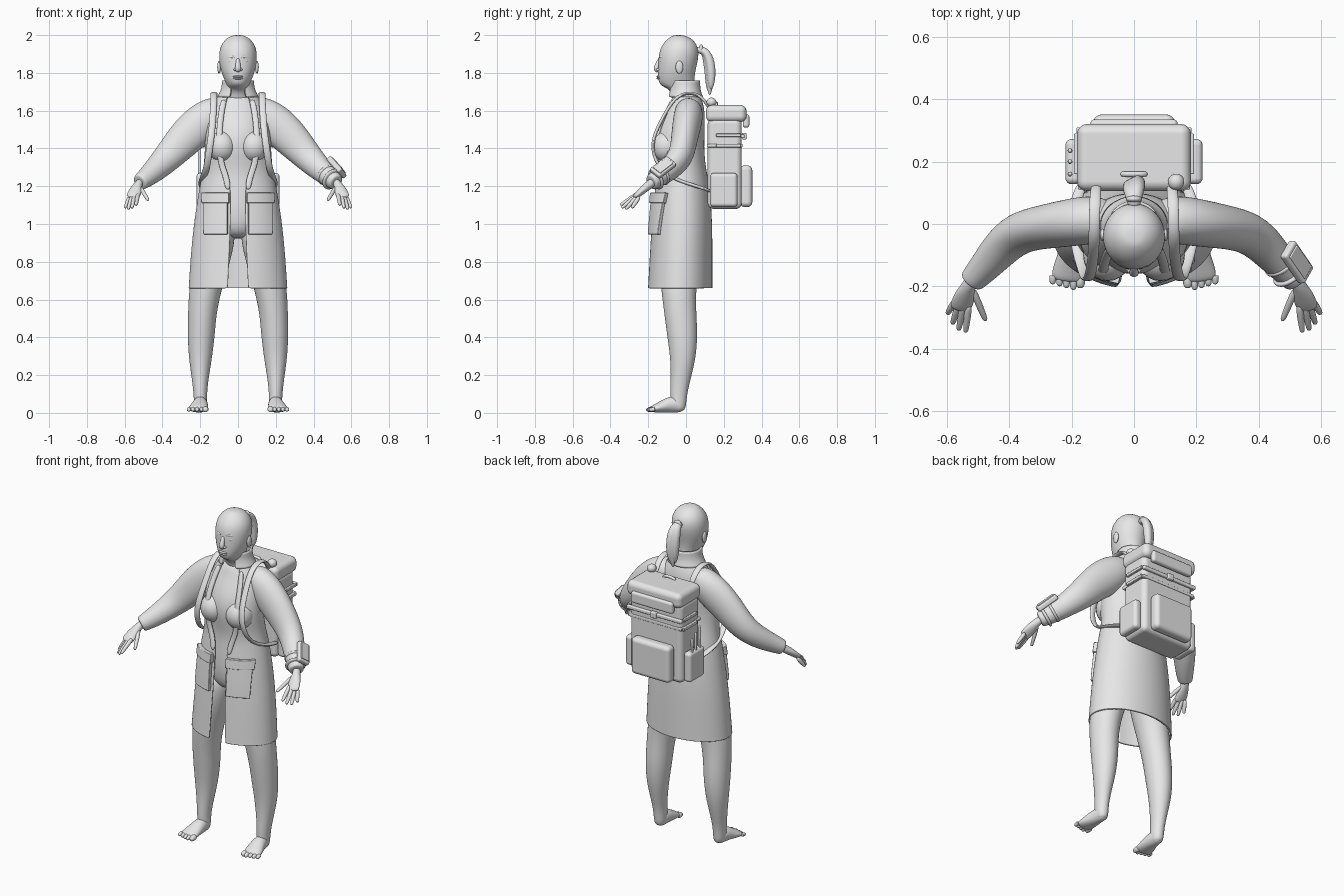
import bpy, bmesh, math
from mathutils import Vector, Matrix

cube = bpy.data.objects.get("Cube")
if cube:
    bpy.data.objects.remove(cube, do_unlink=True)

grey = bpy.data.materials.new("plain_grey")
grey.use_nodes = True
grey.diffuse_color = (0.8, 0.8, 0.8, 1)
grey.node_tree.nodes["Principled BSDF"].inputs["Base Color"].default_value = (0.8, 0.8, 0.8, 1)
X, Y, Z = Vector((1, 0, 0)), Vector((0, 1, 0)), Vector((0, 0, 1))
SIDES = ((1, "left"), (-1, "right"))


def finish(name, bm, subdivide=0):
    bmesh.ops.recalc_face_normals(bm, faces=bm.faces)
    mesh = bpy.data.meshes.new(name)
    bm.to_mesh(mesh)
    bm.free()
    for poly in mesh.polygons:
        poly.use_smooth = True
    mesh.materials.append(grey)
    obj = bpy.data.objects.new(name, mesh)
    bpy.context.collection.objects.link(obj)
    if subdivide:
        mod = obj.modifiers.new("smooth", "SUBSURF")
        mod.levels = mod.render_levels = subdivide
    return obj


def loft(name, rings, closed=True, subdivide=2):
    bm = bmesh.new()
    rows = [[bm.verts.new(p) for p in ring] for ring in rings]
    for low, high in zip(rows, rows[1:]):
        count = len(low)
        for i in range(count if closed else count - 1):
            j = (i + 1) % count
            bm.faces.new((low[i], low[j], high[j], high[i]))
    if closed:
        bm.faces.new(rows[0])
        bm.faces.new(rows[-1])
    return finish(name, bm, subdivide)


def tube(name, points, ref=Y, axis=None, sides=16, subdivide=2, flip=1):
    """Elliptical tube through (x, y, z, radius_u, radius_v) points."""
    centres = [Vector((p[0] * flip, p[1], p[2])) for p in points]
    rings = []
    for i, c in enumerate(centres):
        t = axis or centres[min(i + 1, len(centres) - 1)] - centres[max(i - 1, 0)]
        u = t.cross(ref).normalized()
        v = u.cross(t).normalized()
        angles = [math.tau * k / sides for k in range(sides)]
        rings.append([c + u * points[i][3] * math.cos(a) + v * points[i][-1] * math.sin(a) for a in angles])
    return loft(name, rings, True, subdivide)


def shell(name, rows, thickness, segments=40):
    """Open-fronted cloth from (z, half_width, front, back, half_gap) rows."""
    rings = []
    for z, a, front, back, gap in rows:
        start = math.asin(gap / a)
        span = math.tau - 2 * start
        angles = [start + span * k / segments - math.pi / 2 for k in range(segments + 1)]
        rings.append([(a * math.cos(t), (front + back) / 2 + (back - front) / 2 * math.sin(t), z) for t in angles])
    obj = loft(name, rings, False, 2)
    mod = obj.modifiers.new("cloth", "SOLIDIFY")
    mod.thickness = thickness
    return obj


def bevel(obj, width):
    mod = obj.modifiers.new("round", "BEVEL")
    mod.width, mod.segments, mod.harden_normals = width, 4, True


def box(name, centre, size, width=0.01, matrix=None):
    bm = bmesh.new()
    bmesh.ops.create_cube(bm, size=1)
    bmesh.ops.scale(bm, vec=size, verts=bm.verts)
    bmesh.ops.transform(bm, matrix=Matrix.Translation(centre) @ (matrix or Matrix()), verts=bm.verts)
    obj = finish(name, bm)
    bevel(obj, width)
    return obj


def ball(name, centre, size):
    bm = bmesh.new()
    bmesh.ops.create_uvsphere(bm, u_segments=24, v_segments=14, radius=1)
    bmesh.ops.scale(bm, vec=size, verts=bm.verts)
    bmesh.ops.translate(bm, vec=centre, verts=bm.verts)
    return finish(name, bm)


# Coat and collar
COAT = [(.66, .262, -.205, .14, .055), (.67, .261, -.204, .14, .055), (.82, .252, -.195, .14, .048),
        (1, .235, -.184, .14, .04), (1.18, .207, -.168, .128, .04), (1.25, .192, -.158, .115, .05),
        (1.32, .18, -.162, .102, .08), (1.41, .175, -.182, .095, .085), (1.5, .172, -.166, .1, .088),
        (1.6, .155, -.115, .1, .075), (1.66, .12, -.088, .085, .062), (1.71, .075, -.075, .06, .05)]
shell("coat", COAT, .008)
shell("collar", [(1.67, .1, -.09, .08, .04), (1.71, .078, -.08, .065, .03), (1.76, .074, -.085, .065, .045)], .01)


def coat_front(x, z):
    for low, high in zip(COAT, COAT[1:]):
        if low[0] <= z <= high[0]:
            f = (z - low[0]) / (high[0] - low[0])
            _, a, front, back, _ = [p + (q - p) * f for p, q in zip(low, high)]
            return (front + back) / 2 - (back - front) / 2 * math.sqrt(max(0, 1 - (x / a) ** 2))


def patch(name, s, x0, x1, z0, z1, lift):
    """Thick cloth panel that follows the front of the coat."""
    xs = [x0 + (x1 - x0) * k / 8 for k in range(9)]
    zs = [z0 + (z1 - z0) * k / 4 for k in range(5)]
    obj = loft(name, [[(s * x, coat_front(x, z) - lift / 2, z) for x in xs] for z in zs], False, 0)
    mod = obj.modifiers.new("padding", "SOLIDIFY")
    mod.thickness, mod.offset = lift, 0
    bevel(obj, .004)


# Torso under the coat
tube("torso", [(0, -.02, .92, .06, .08), (0, -.02, .98, .165, .13), (0, -.02, 1.12, .185, .135),
               (0, -.02, 1.24, .172, .122), (0, -.03, 1.32, .162, .118), (0, -.045, 1.42, .15, .125),
               (0, -.03, 1.52, .15, .12), (0, -.01, 1.62, .135, .08), (0, -.01, 1.69, .07, .06)], axis=Z)

# Head and neck
HEAD = [(1.62, -.06, .06, .075), (1.69, -.07, .05, .063), (1.72, -.1, .048, .058), (1.735, -.142, .045, .06),
        (1.78, -.15, .045, .08), (1.83, -.148, .055, .096), (1.88, -.147, .067, .102), (1.93, -.138, .067, .098),
        (1.97, -.11, .045, .076), (1.993, -.08, .01, .045), (2, -.06, -.02, .02)]
tube("head", [(0, (f + b) / 2, z, w, (b - f) / 2) for z, f, b, w in HEAD], axis=Z, sides=24)
tube("nose", [(0, -.135, 1.88, .01), (0, -.149, 1.85, .012), (0, -.16, 1.822, .017), (0, -.145, 1.805, .013)], X)
for name, z in (("upper_lip", 1.781), ("lower_lip", 1.771)):
    ball(name, (0, -.145, z), (.026, .011, .006))
for s, side in SIDES:
    ball(side + "_eye", (s * .036, -.125, 1.862), (.018, .013, .009))
    ball(side + "_nostril", (s * .014, -.147, 1.817), (.009, .011, .008))
    tube(side + "_brow", [(.015, -.14, 1.88, .007), (.04, -.132, 1.888, .007), (.068, -.11, 1.88, .005)], Z, flip=s)
    ball(side + "_ear", (s * .1, -.035, 1.83), (.01, .02, .034))

# Ponytail made from a core and loose locks
for name, dx, dy, end in (("ponytail", 0, 0, 1.68), ("left_lock", .012, .006, 1.71), ("right_lock", -.012, -.006, 1.7)):
    tube(name, [(0, .05, 1.92, .018), (dx / 2, .09, 1.925, .021), (dx, .115 + dy, 1.89, .024),
                (dx, .128 + dy, 1.82, .025), (dx, .128 + dy, 1.75, .02), (dx / 2, .125 + dy, end, .007)], X)
ball("hair_tie", (0, .08, 1.925), (.026, .012, .026))

for s, side in SIDES:
    # Sleeve and bust
    tube(side + "_sleeve", [(.07, .015, 1.63, .06, .06), (.13, .015, 1.585, .095, .08), (.2, .005, 1.53, .107, .078),
                            (.28, -.008, 1.455, .1, .072), (.37, -.025, 1.355, .08, .068),
                            (.43, -.08, 1.295, .067, .062), (.48, -.14, 1.25, .055, .05),
                            (.518, -.18, 1.222, .045, .042), (.522, -.185, 1.219, .04, .038)], flip=s)
    ball(side + "_bust", (s * .085, -.1, 1.41), (.078, .083, .085))
    # Hand with fingers fanning from the palm
    tube(side + "_palm", [(.51, -.165, 1.23, .022, .022), (.53, -.195, 1.208, .024, .02),
                          (.542, -.23, 1.178, .02, .036), (.555, -.265, 1.148, .015, .036),
                          (.56, -.275, 1.138, .01, .03)], X, flip=s)
    knuckles = (("thumb", .515, -.215, 1.19, .475, -.31, 1.125), ("index", .53, -.265, 1.155, .54, -.347, 1.1),
                ("middle", .548, -.265, 1.148, .562, -.34, 1.085), ("ring", .562, -.26, 1.142, .582, -.32, 1.078),
                ("little", .575, -.25, 1.14, .598, -.287, 1.085))
    for name, *ends in knuckles:
        base, tip = Vector(ends[:3]), Vector(ends[3:])
        steps = [(*base.lerp(tip, t), r) for t, r in ((-.1, .011), (.3, .012), (.65, .011), (.92, .009), (1, .006))]
        tube(side + "_" + name + "_finger", steps, X, sides=10, flip=s)
    # Leg and bare foot
    tube(side + "_leg", [(.1, -.02, 1.02, .09, .11), (.108, -.025, .9, .093, .118), (.14, -.035, .78, .095, .108),
                         (.173, -.04, .66, .089, .094), (.19, -.03, .52, .076, .086), (.194, -.02, .42, .074, .083),
                         (.199, -.015, .3, .064, .07), (.2, -.025, .2, .048, .056), (.2, -.038, .11, .036, .046),
                         (.198, -.04, .05, .036, .042), (.198, -.042, .005, .03, .036)], axis=Z, flip=s)
    tube(side + "_foot", [(.197, -.005, .03, .026, .026), (.198, -.045, .045, .036, .045), (.2, -.085, .045, .041, .044),
                          (.206, -.13, .032, .05, .031), (.212, -.165, .023, .054, .022), (.214, -.185, .018, .046, .014)],
         Z, flip=s)
    for k in range(5):
        big = .017 if k == 0 else .0125
        x = .171 + k * .022
        tip = -.213 + .006 * abs(k - 1)
        tube("%s_toe_%d" % (side, k + 1), [(x, -.165, .02, big), (x + .001, tip + .025, .02, big),
                                          (x + .002, tip, .014, big * .8)], Z, sides=10, flip=s)
    # Coat pockets and lapel
    patch(side + "_pocket", s, .055, .18, .945, 1.115, .02)
    patch(side + "_pocket_flap", s, .047, .187, 1.11, 1.165, .026)
    edge = [(z, gap + .012) for z, _, _, _, gap in COAT[4:11]]
    tube(side + "_lapel", [(x, coat_front(x, z) - .003, z, .016, .009) for z, x in edge], flip=s)
    # Shoulder strap from pack, over the shoulder and back under the arm
    path = [(.12, .13, 1.6), (.125, .085, 1.68), (.127, .01, 1.7), (.128, -.06, 1.67), (.132, -.12, 1.57),
            (.142, -.175, 1.46), (.154, -.178, 1.38), (.165, -.14, 1.29), (.192, -.05, 1.23), (.195, .06, 1.2), (.16, .14, 1.17)]
    tube(side + "_shoulder_strap", [(*p, .009, .018) for p in path], X, flip=s)
    # Pack side pocket and side tabs
    box(side + "_pack_pocket", (s * .195, .2, 1.18), (.05, .145, .18), .02)
    for z in (1.415, 1.47):
        box(side + "_pack_tab", (s * .184, .225, z), (.016, .13, .018), .004)

# Backpack
box("pack_body", (0, .205, 1.32), (.35, .18, .48), .03)
box("pack_lid", (0, .213, 1.585), (.365, .215, .09), .032)
box("pack_lid_pocket", (0, .318, 1.545), (.28, .035, .07), .015)
box("pack_back_pocket", (0, .318, 1.2), (.26, .066, .22), .025)
box("pack_belt", (0, .205, 1.415), (.358, .19, .018), .005)
box("pack_cross_strap", (0, .3, 1.465), (.37, .02, .022), .006)
box("pack_buckle", (0, .308, 1.465), (.04, .024, .036), .006)
tube("pack_handle", [(-.04, .16, 1.62, .008), (-.035, .16, 1.64, .009), (.035, .16, 1.64, .009), (.04, .16, 1.62, .008)])
ball("pack_lamp", (.135, .135, 1.645), (.026, .026, .024))
for k, y in enumerate((.16, .2, .235)):
    top = 1.4 - k * .025
    tube("pocket_tool_%d" % (k + 1), [(-.205, y, 1.22, .007), (-.205, y, top - .04, .007), (-.205, y, top, .009)])

# Wrist device on the left forearm
along = Vector((.45, -.65, -.5)).normalized()
out = Vector((.65, .1, .6))
out = (out - along * out.dot(along)).normalized()
turn = Matrix((along, out.cross(along), out)).transposed().to_4x4()
middle = Vector((.522, -.122, 1.3))
box("wrist_device", middle, (.13, .075, .03), .01, turn)
box("wrist_screen", middle + out * .015, (.1, .055, .008), .003, turn)
for name, x, y, z in (("upper_wrist_band", .465, -.12, 1.265), ("lower_wrist_band", .492, -.152, 1.242)):
    tube(name, [(x, y, z, .062, .058), (x + .006, y - .008, z - .005, .062, .058), (x + .012, y - .016, z - .01, .06, .056)])
